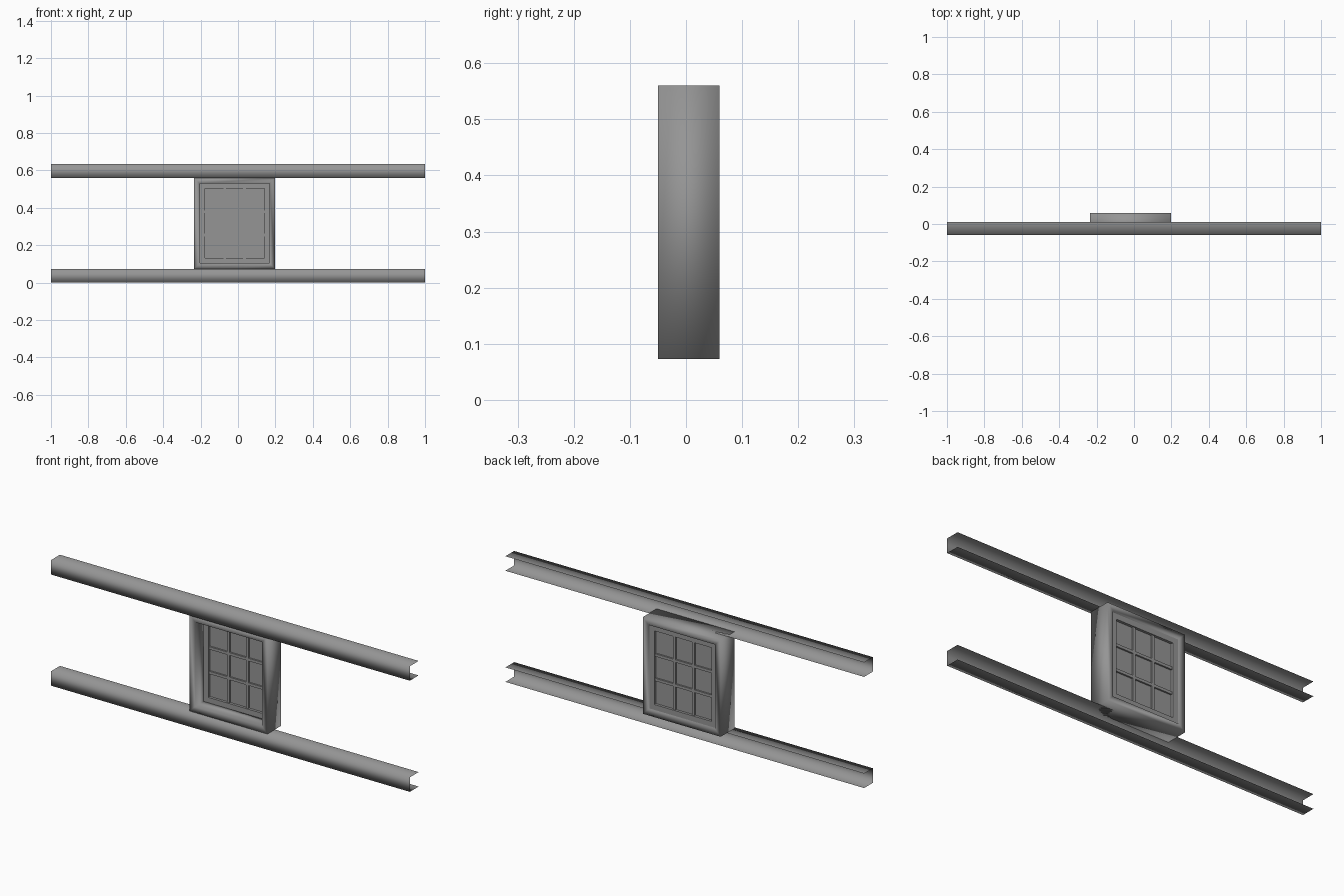
import bpy, bmesh

cube = bpy.data.objects.get("Cube")
if cube:
    bpy.data.objects.remove(cube, do_unlink=True)

grey = bpy.data.materials.new("plain grey")
grey.use_nodes = True
colour = (0.3, 0.3, 0.3, 1)
grey.diffuse_color = colour
grey.node_tree.nodes["Principled BSDF"].inputs["Base Color"].default_value = colour

# Window centre and outer size
CX, CZ = -0.018, 0.3165
W, H = 0.434, 0.487


def finish(name, bm, smooth=False):
    mesh = bpy.data.meshes.new(name)
    bm.to_mesh(mesh)
    bm.free()
    mesh.materials.append(grey)
    for p in mesh.polygons:
        p.use_smooth = smooth
    ob = bpy.data.objects.new(name, mesh)
    bpy.context.collection.objects.link(ob)
    return ob


def box(name, x0, x1, y0, y1, z0, z1):
    bm = bmesh.new()
    bmesh.ops.create_cube(bm, size=1)
    for v in bm.verts:
        v.co = ((x0 + x1) / 2 + v.co.x * (x1 - x0),
                (y0 + y1) / 2 + v.co.y * (y1 - y0),
                (z0 + z1) / 2 + v.co.z * (z1 - z0))
    return finish(name, bm)


def rail(name, z0, z1):
    """Thin channel, open at the back and the ends."""
    bm = bmesh.new()
    profile = [(0.01, z0), (-0.06, z0), (-0.06, z1), (0.01, z1)]
    ends = [[bm.verts.new((x, y, z)) for y, z in profile] for x in (-1, 1)]
    for i in range(3):
        bm.faces.new((ends[0][i], ends[1][i], ends[1][i + 1], ends[0][i + 1]))
    return finish(name, bm, True)


def ring(name, section, smooth=False):
    """Sweep a closed (inset, y) section round the window rectangle."""
    bm = bmesh.new()
    loops = []
    for sx, sz in ((-1, -1), (1, -1), (1, 1), (-1, 1)):
        loops.append([bm.verts.new((CX + sx * (W / 2 - d), y, CZ + sz * (H / 2 - d)))
                      for d, y in section])
    n = len(section)
    for a in range(4):
        p, q = loops[a], loops[(a + 1) % 4]
        for i in range(n):
            j = (i + 1) % n
            bm.faces.new((p[i], q[i], q[j], p[j]))
    bmesh.ops.recalc_face_normals(bm, faces=bm.faces)
    return finish(name, bm, smooth)


# Rails above and below
rail("bottom_rail", 0, 0.073)
rail("top_rail", 0.56, 0.633)

# Deep outer frame and the sash set near its back
ring("window_frame", [(0, -0.05), (0.031, -0.05), (0.031, 0.06), (0, 0.06)], True)
ring("sash", [(0.031, 0.018), (0.058, 0.018), (0.058, 0.05), (0.031, 0.05)])

# Pane and glazing bars
hx, hz = W / 2 - 0.058, H / 2 - 0.058
box("pane", CX - hx, CX + hx, 0.031, 0.037, CZ - hz, CZ + hz)
for i, s in enumerate((-1, 1)):
    x, z = CX + s * hx / 3, CZ + s * hz / 3
    box(f"upright_bar_{i + 1}", x - 0.007, x + 0.007, 0.023, 0.045, CZ - hz, CZ + hz)
    box(f"level_bar_{i + 1}", CX - hx, CX + hx, 0.023, 0.045, z - 0.007, z + 0.007)
